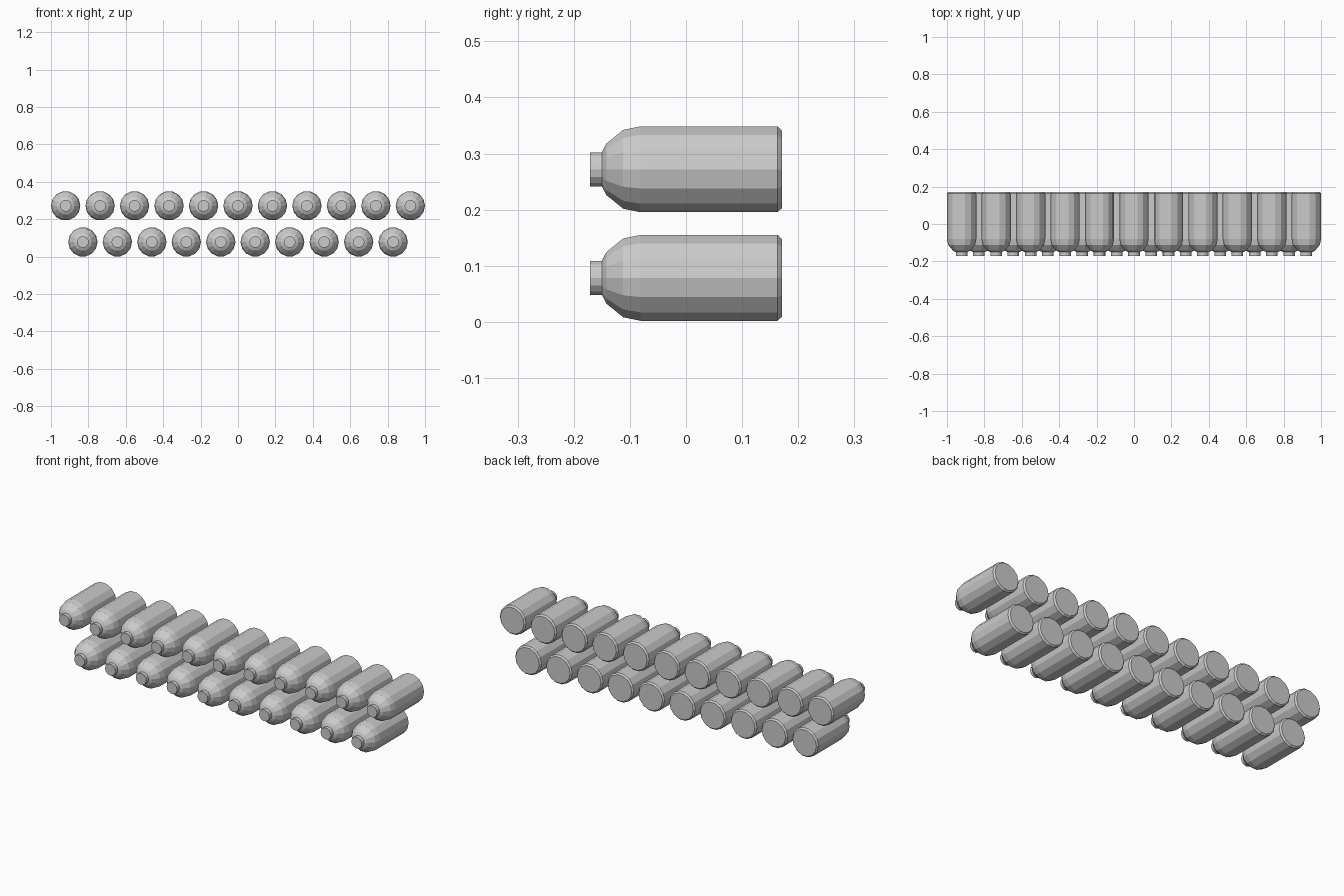
import bpy
import bmesh
from math import cos, sin, tau

SIDES = 14
SPACING = 0.1843

# Bottle outline from neck tip to base: (y, radius)
PROFILE = [
    (-0.171, 0.031), (-0.150, 0.031), (-0.142, 0.047), (-0.112, 0.072),
    (-0.081, 0.0785), (0.163, 0.0785), (0.171, 0.071),
]


def make_bottle_mesh():
    bm = bmesh.new()
    rings = []
    for y, r in PROFILE:
        angles = [tau * i / SIDES for i in range(SIDES)]
        rings.append([bm.verts.new((r * cos(a), y, r * sin(a))) for a in angles])
    # Walls between neighbouring rings
    for low, high in zip(rings, rings[1:]):
        for i in range(SIDES):
            j = (i + 1) % SIDES
            bm.faces.new((low[i], low[j], high[j], high[i]))
    # Closed neck tip and flat base
    bm.faces.new(rings[0])
    bm.faces.new(rings[-1])
    bmesh.ops.recalc_face_normals(bm, faces=bm.faces)
    mesh = bpy.data.meshes.new("bottle")
    bm.to_mesh(mesh)
    bm.free()
    return mesh


def add_row(name, mesh, count, z):
    for i in range(count):
        bottle = bpy.data.objects.new(f"{name}_{i + 1}", mesh)
        bottle.location = ((i - (count - 1) / 2) * SPACING, 0, z)
        bpy.context.collection.objects.link(bottle)


cube = bpy.data.objects.get("Cube")
if cube:
    bpy.data.objects.remove(cube, do_unlink=True)

# Two staggered rows of bottles lying on their sides
bottle_mesh = make_bottle_mesh()
add_row("lower_bottle", bottle_mesh, 10, 0.0785)
add_row("upper_bottle", bottle_mesh, 11, 0.272)
